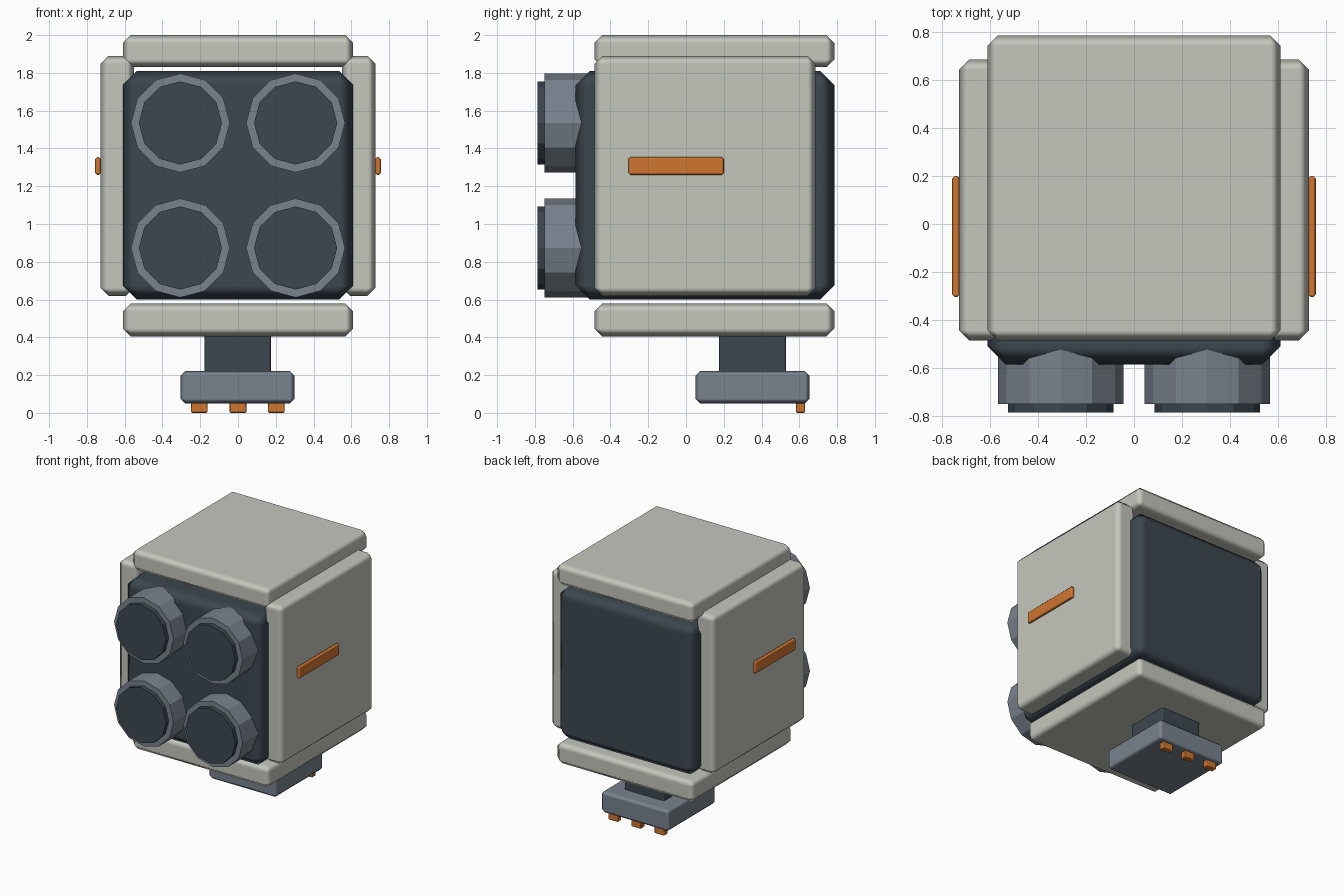
import bpy
import math
from mathutils import Vector

cube = bpy.data.objects.get("Cube")
if cube:
    bpy.data.objects.remove(cube, do_unlink=True)


def material(name, rgb):
    mat = bpy.data.materials.new(name)
    mat.use_nodes = True
    mat.diffuse_color = (*rgb, 1)
    mat.node_tree.nodes["Principled BSDF"].inputs["Base Color"].default_value = (*rgb, 1)
    return mat


PALE = material("pale_grey", (0.56, 0.57, 0.51))
DARK = material("dark_slate", (0.045, 0.062, 0.08))
STEEL = material("steel_grey", (0.19, 0.225, 0.27))
ORANGE = material("orange", (0.63, 0.18, 0.03))


def box(name, low, high, mat, bevel):
    """Chamfered box spanning two opposite corners."""
    low, high = Vector(low), Vector(high)
    bpy.ops.mesh.primitive_cube_add(size=1, location=(low + high) / 2)
    obj = bpy.context.object
    obj.name = name
    obj.scale = high - low
    bpy.ops.object.transform_apply(location=False, rotation=False, scale=True)
    obj.data.materials.append(mat)
    bpy.ops.object.shade_smooth()
    mod = obj.modifiers.new("chamfer", 'BEVEL')
    mod.width = bevel
    mod.segments = 1
    mod.harden_normals = True
    return obj


def drum(name, x, z, radius, front, back, mat):
    """Flat-sided twelve-sided drum facing the front."""
    bpy.ops.mesh.primitive_cylinder_add(
        vertices=12, radius=radius, depth=back - front,
        location=(x, (front + back) / 2, z), rotation=(math.pi / 2, 0, 0))
    obj = bpy.context.object
    obj.name = name
    obj.data.materials.append(mat)


# Main body with top and bottom cover panels
box("body_core", (-0.61, -0.585, 0.6), (0.61, 0.785, 1.81), DARK, 0.075)
box("top_panel", (-0.61, -0.485, 1.83), (0.61, 0.785, 2.0), PALE, 0.042)
box("bottom_panel", (-0.61, -0.485, 0.405), (0.61, 0.785, 0.58), PALE, 0.042)

# Side panels and their accent strips
for side, s in (("left", 1), ("right", -1)):
    x0, x1 = sorted((s * 0.55, s * 0.728))
    box(side + "_panel", (x0, -0.485, 0.62), (x1, 0.685, 1.89), PALE, 0.042)
    x0, x1 = sorted((s * 0.726, s * 0.757))
    box(side + "_strip", (x0, -0.305, 1.26), (x1, 0.2, 1.355), ORANGE, 0.011)

# Four round lamps on the front
for row, z in (("upper", 1.535), ("lower", 0.873)):
    for side, x in (("left", 0.305), ("right", -0.305)):
        drum(f"{row}_{side}_lamp_housing", x, z, 0.262, -0.75, -0.45, STEEL)
        drum(f"{row}_{side}_lens", x, z, 0.22, -0.785, -0.6, DARK)

# Neck, mounting base and contact tabs underneath
box("neck", (-0.177, 0.175, 0.2), (0.175, 0.53, 0.43), DARK, 0.01)
box("mount_base", (-0.305, 0.05, 0.05), (0.3, 0.655, 0.222), STEEL, 0.026)
for i, x in enumerate((-0.205, 0, 0.203)):
    box(f"tab_{i + 1}", (x - 0.044, 0.582, 0.005), (x + 0.044, 0.63, 0.08), ORANGE, 0.006)

# Ground the tabs exactly
for i in range(3):
    bpy.data.objects[f"tab_{i + 1}"].location.z -= 0.005
